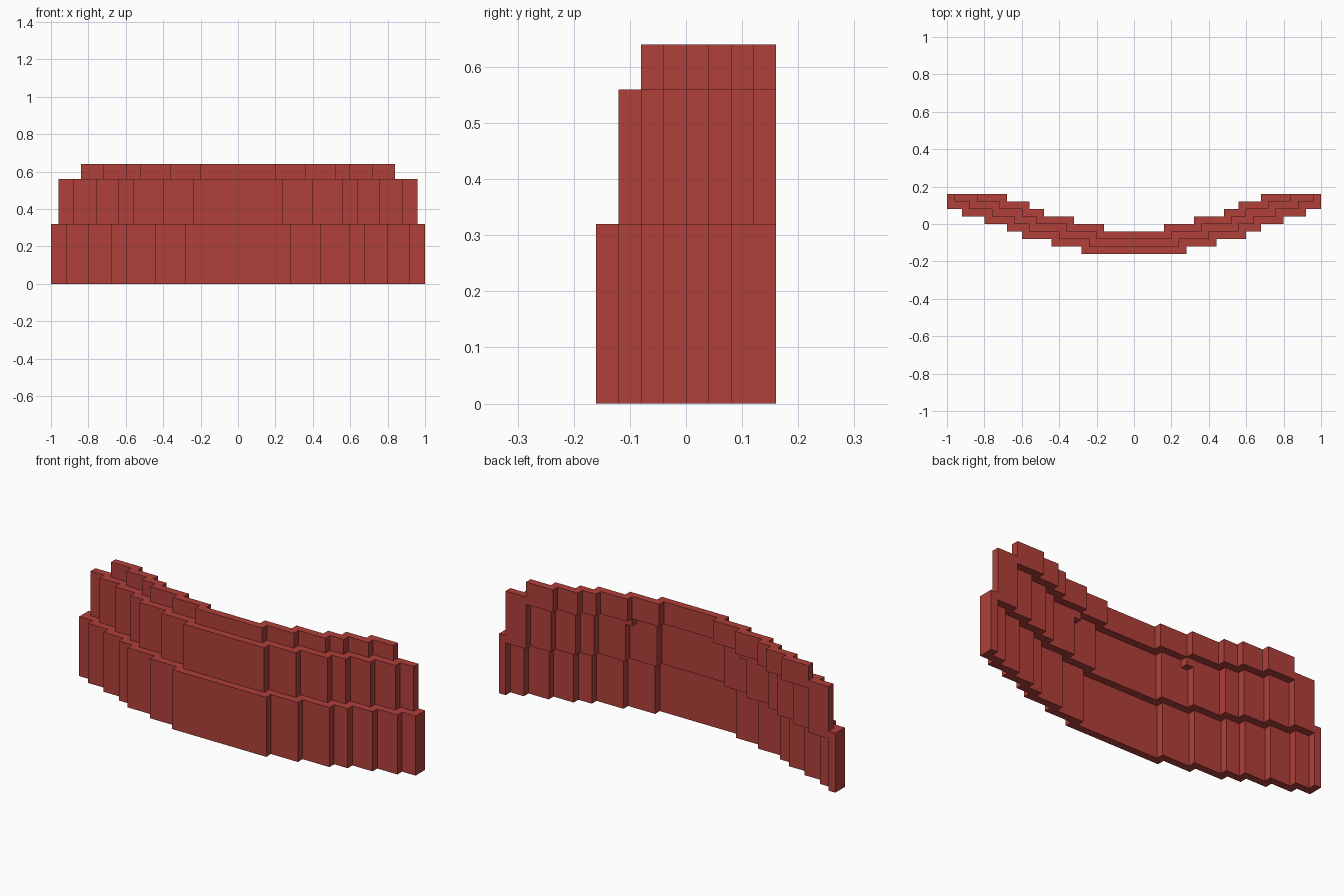
import bpy
import bmesh

cube = bpy.data.objects.get("Cube")
if cube:
    bpy.data.objects.remove(cube, do_unlink=True)

U = 0.04  # one block

red = bpy.data.materials.new("brick_red")
red.use_nodes = True
colour = (0.434, 0.051, 0.042, 1.0)
red.diffuse_color = colour
red.node_tree.nodes["Principled BSDF"].inputs["Base Color"].default_value = colour


def stairs(ends, y):
    """Points of a staircase line: each tread ends at x, then y rises one block."""
    points = []
    start = 0
    for i, x in enumerate(ends):
        if i:
            points.append((start, y + i))
        points.append((x, y + i))
        start = x
    return points


def mirrored(half):
    """Add the -x half of a line that runs outward from the middle."""
    return [(-x, y) for x, y in reversed(half)] + half


def prism(name, outline, z0, z1):
    """Extrude a flat outline, in block units, from z0 to z1."""
    bm = bmesh.new()
    face = bm.faces.new([bm.verts.new((x * U, y * U, z0 * U)) for x, y in outline])
    top = bmesh.ops.extrude_face_region(bm, geom=[face])
    verts = [g for g in top["geom"] if isinstance(g, bmesh.types.BMVert)]
    bmesh.ops.translate(bm, vec=(0, 0, (z1 - z0) * U), verts=verts)
    bmesh.ops.recalc_face_normals(bm, faces=bm.faces)
    mesh = bpy.data.meshes.new(name)
    bm.to_mesh(mesh)
    bm.free()
    mesh.materials.append(red)
    obj = bpy.data.objects.new(name, mesh)
    bpy.context.collection.objects.link(obj)
    return obj


def curved_tier(name, front_ends, front_y, back_ends, z0, z1):
    """A stepped, bowed wall one block thick, doubled at each step."""
    front = mirrored(stairs(front_ends, front_y))
    back = mirrored(stairs(back_ends, front_y + 1))
    prism(name, front + back[::-1], z0, z1)


# Three tiers, each set one block behind the one below and lapping it by a block
curved_tier("lower_tier", [7, 11, 15, 17, 20, 23, 25], -4,
            [6, 10, 14, 16, 19, 22, 24, 25][:6] + [24, 25], 0, 8)
curved_tier("middle_tier", [6, 10, 14, 16, 19, 22, 24], -3,
            [5, 9, 13, 15, 18, 21, 24], 7, 14)
curved_tier("upper_tier", [5, 9, 13, 15, 18, 21], -2,
            [4, 8, 12, 14, 17, 21], 13, 16)

# Small support blocks under the upper tier
for side, sign in (("left", 1), ("right", -1)):
    a, b = sorted((8 * sign, 9 * sign))
    prism(f"{side}_support_block", [(a, -1), (b, -1), (b, 0), (a, 0)], 12, 13)
